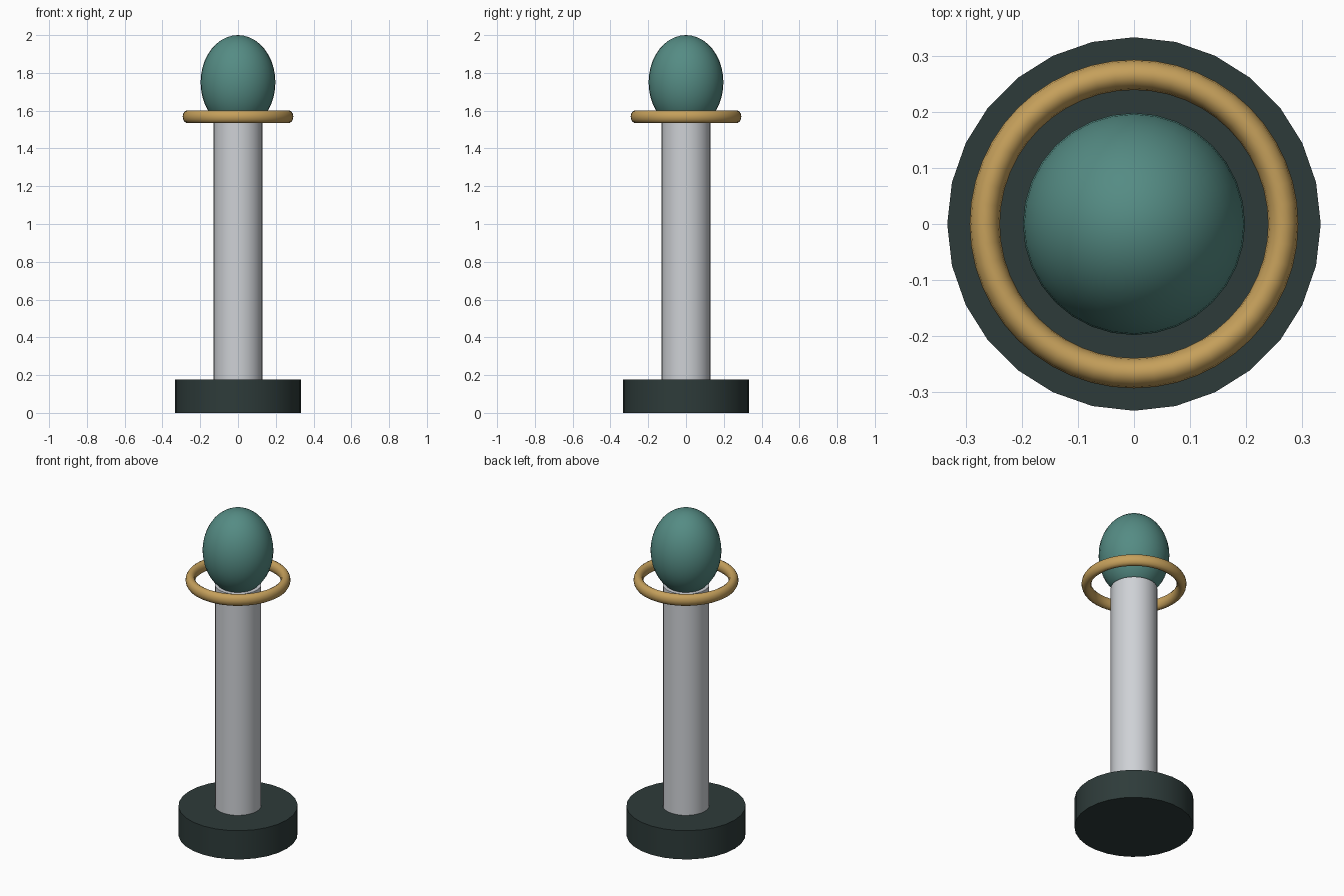
import bpy, math

if "Cube" in bpy.data.objects:
    bpy.data.objects.remove(bpy.data.objects["Cube"])

def material(name, rgb):
    m = bpy.data.materials.new(name)
    m.diffuse_color = (*rgb, 1)
    m.use_nodes = True
    m.node_tree.nodes["Principled BSDF"].inputs["Base Color"].default_value = m.diffuse_color
    return m

DARK = material("dark green", (0.027, 0.044, 0.042))
GREY = material("light grey", (0.62, 0.64, 0.67))
TEAL = material("teal", (0.09, 0.26, 0.23))
GOLD = material("brass", (0.56, 0.35, 0.105))

def finish(name, mat):
    ob = bpy.context.object
    ob.name = name
    ob.data.materials.append(mat)
    bpy.ops.object.transform_apply(location=False, rotation=True, scale=True)
    bpy.ops.object.shade_smooth_by_angle(angle=math.radians(40))
    return ob

def cylinder(name, radius, z0, z1, sides, mat):
    bpy.ops.mesh.primitive_cylinder_add(vertices=sides, radius=radius, depth=z1 - z0,
                                        location=(0, 0, (z0 + z1) / 2))
    return finish(name, mat)

# Round foot and shaft
cylinder("base", 0.333, 0, 0.177, 28, DARK)
cylinder("column", 0.13, 0.17, 1.54, 28, GREY)

# Egg-shaped head
bpy.ops.mesh.primitive_uv_sphere_add(segments=32, ring_count=20, radius=1, location=(0, 0, 1.75))
bpy.context.object.scale = (0.198, 0.198, 0.25)
finish("head", TEAL)

# Floating collar ring, slightly taller than wide in section
bpy.ops.mesh.primitive_torus_add(major_radius=0.266, minor_radius=0.027, major_segments=48,
                                 minor_segments=14, location=(0, 0, 1.568))
bpy.context.object.scale = (1, 1, 1.28)
finish("ring", GOLD)
